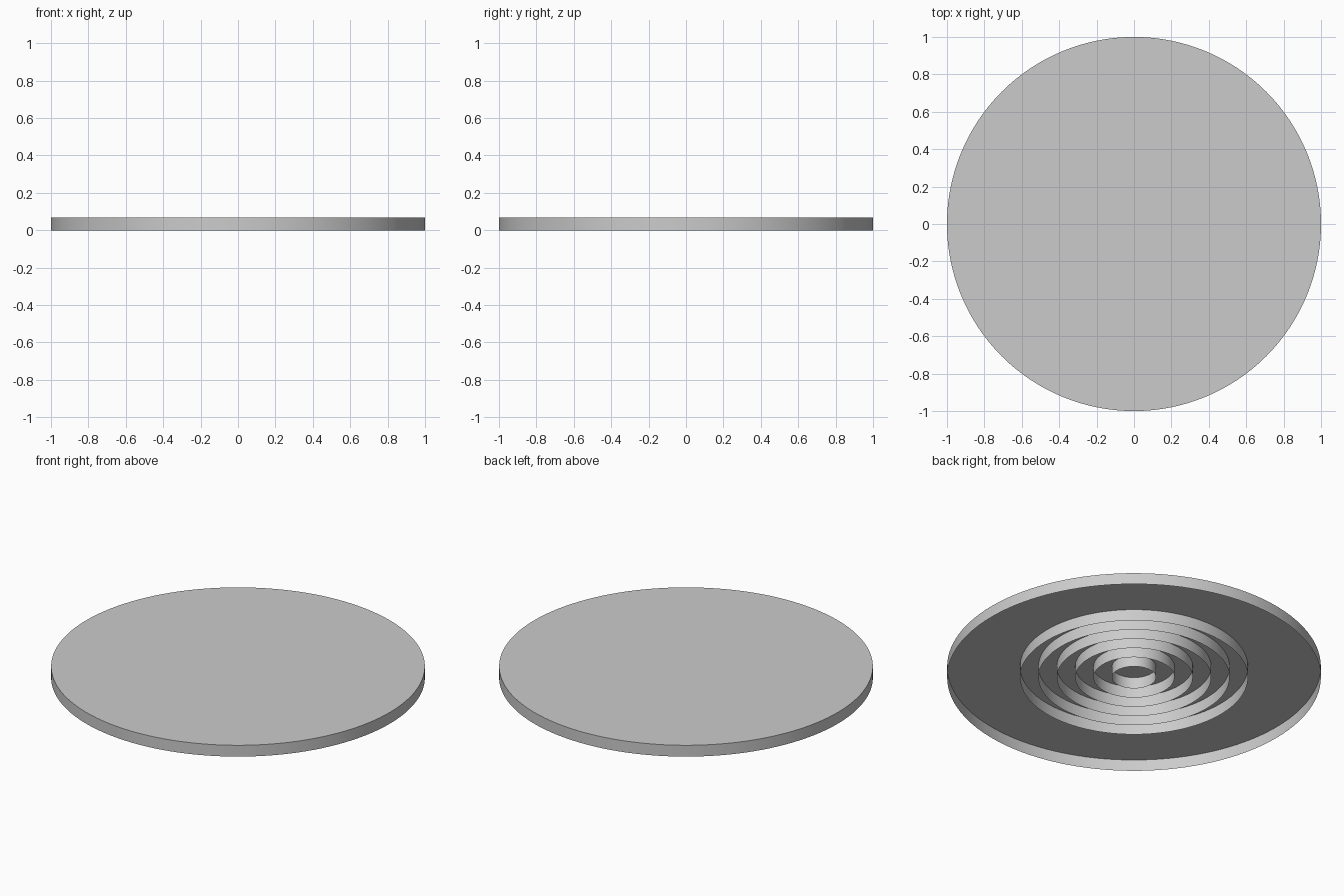
import bpy, bmesh

if "Cube" in bpy.data.objects:
    bpy.data.objects.remove(bpy.data.objects["Cube"])

HEIGHT = 0.067
SIDES = 128
RIB_RADII = [0.118 + 0.0984 * i for i in range(6)]


def open_tube(name, radius, capped):
    """Thin-walled tube, open below, optionally closed by a flat top."""
    bm = bmesh.new()
    bmesh.ops.create_circle(bm, cap_ends=False, segments=SIDES, radius=radius)
    wall = bmesh.ops.extrude_edge_only(bm, edges=bm.edges[:])["geom"]
    top = [v for v in wall if isinstance(v, bmesh.types.BMVert)]
    bmesh.ops.translate(bm, verts=top, vec=(0, 0, HEIGHT))
    if capped:
        rim = [e for e in wall if isinstance(e, bmesh.types.BMEdge)
               and all(v in top for v in e.verts)]
        bmesh.ops.contextual_create(bm, geom=rim)
    bmesh.ops.recalc_face_normals(bm, faces=bm.faces[:])
    # Sheet walls point outwards, the lid points up
    for f in bm.faces:
        c = f.calc_center_median()
        outward = f.normal.z if abs(f.normal.z) > 0.5 else f.normal.dot(c)
        if outward < 0:
            f.normal_flip()
    mesh = bpy.data.meshes.new(name)
    bm.to_mesh(mesh)
    bm.free()
    obj = bpy.data.objects.new(name, mesh)
    bpy.context.collection.objects.link(obj)
    bpy.ops.object.select_all(action='DESELECT')
    obj.select_set(True)
    bpy.context.view_layer.objects.active = obj
    bpy.ops.object.shade_smooth_by_angle()
    return obj


# Shallow lid: flat top and outer skirt, hollow underneath
open_tube("lid_shell", 1.0, True)

# Concentric ribs hanging under the lid
for i, r in enumerate(RIB_RADII):
    open_tube(f"ring_rib_{i + 1}", r, False)
